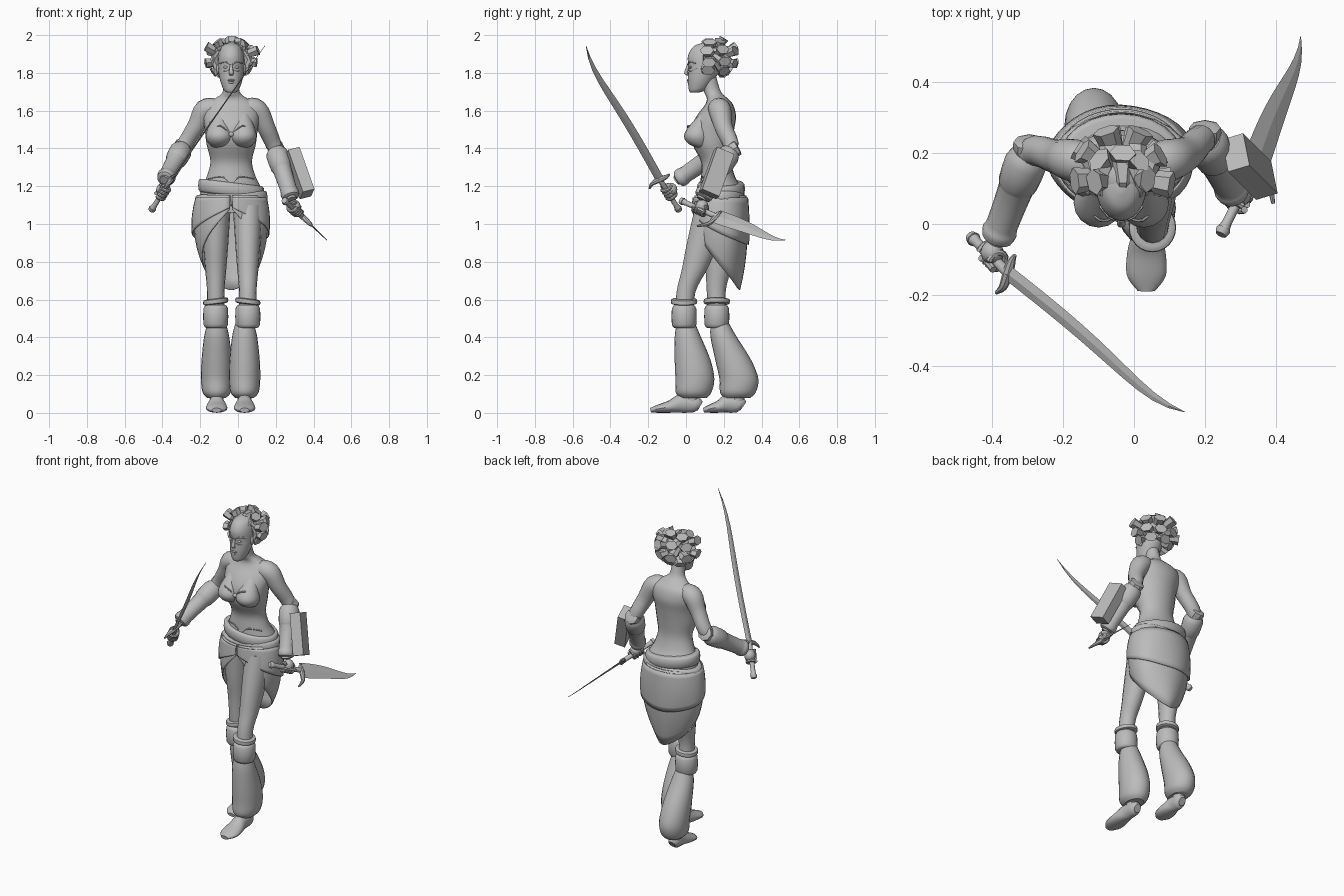
import bpy, bmesh, random
from math import sin, cos, pi, radians
from mathutils import Vector, Matrix

random.seed(4)
if "Cube" in bpy.data.objects:
    bpy.data.objects.remove(bpy.data.objects["Cube"])

GREY = (0.5, 0.5, 0.5, 1)
grey = bpy.data.materials.new("plain_grey")
grey.use_nodes = True
grey.diffuse_color = GREY
grey.node_tree.nodes["Principled BSDF"].inputs["Base Color"].default_value = GREY


def finish(name, bm, smooth=40):
    bmesh.ops.recalc_face_normals(bm, faces=bm.faces)
    mesh = bpy.data.meshes.new(name)
    bm.to_mesh(mesh)
    bm.free()
    mesh.materials.append(grey)
    ob = bpy.data.objects.new(name, mesh)
    bpy.context.collection.objects.link(ob)
    if smooth:
        bpy.ops.object.select_all(action="DESELECT")
        ob.select_set(True)
        bpy.context.view_layer.objects.active = ob
        bpy.ops.object.shade_smooth_by_angle(angle=radians(smooth))
    return ob


def skin(name, rings, closed=True, smooth=40):
    """Join rings of points into a surface."""
    bm = bmesh.new()
    rows = [[bm.verts.new(point) for point in ring] for ring in rings]
    count = len(rows[0])
    for lower, upper in zip(rows, rows[1:]):
        for i in range(count if closed else count - 1):
            j = (i + 1) % count
            bm.faces.new((lower[i], lower[j], upper[j], upper[i]))
    if closed:
        bm.faces.new(rows[0])
        bm.faces.new(rows[-1])
    return finish(name, bm, smooth)


def spline(rows, sub):
    """Smooth path through rows of x, y, z, width and optional depth."""
    v = [Vector(row if len(row) == 5 else (*row, row[3])) for row in rows]
    path = []
    for i in range(len(v) - 1):
        a, b, c, d = v[max(i - 1, 0)], v[i], v[i + 1], v[min(i + 2, len(v) - 1)]
        for k in range(sub):
            t = k / sub
            path.append(b + ((c - a) * t + (2 * a - 5 * b + 4 * c - d) * t * t
                             + (3 * b - a - 3 * c + d) * t ** 3) / 2)
    return path + [v[-1]]


def tube(name, rows, sides=16, sub=4, level=False, tilt=0, smooth=40):
    """Elliptical sections along a path; level keeps the sections horizontal."""
    path = spline(rows, sub)
    rings = []
    for i, p in enumerate(path):
        tangent = path[min(i + 1, len(path) - 1)].xyz - path[max(i - 1, 0)].xyz
        turn = Matrix.Identity(3) if level else tangent.to_track_quat("Z", "Y").to_matrix()
        ring = []
        for k in range(sides):
            a = 2 * pi * k / sides
            offset = turn @ Vector((p[3] * cos(a), p[4] * sin(a), 0))
            ring.append(p.xyz + offset + Vector((0, 0, tilt * offset.x)))
        rings.append(ring)
    return skin(name, rings, smooth=smooth)


def ball(name, centre, size):
    bm = bmesh.new()
    place = Matrix.Translation(centre) @ Matrix.Diagonal((*size, 1))
    bmesh.ops.create_uvsphere(bm, u_segments=18, v_segments=12, radius=1, matrix=place)
    return finish(name, bm)


def band(name, x, y, z, height, width, depth, tilt=0):
    """Rounded hoop around a limb or the hips."""
    rows = []
    for share, inset in ((-.5, .014), (-.35, 0), (.35, 0), (.5, .014)):
        rows.append((x, y, z + height * share, width - inset, depth - inset))
    tube(name, rows, sides=24, sub=2, level=True, tilt=tilt)


MIDDLE = -.036
SIDES = {"left": 1, "right": -1}


def trunk(name, rows):
    """Level sections on the body's middle line: y, z, width, depth."""
    tube(name, [(MIDDLE, *row) for row in rows], sides=24, level=True)


# Torso, neck and head
trunk("torso", [(.19, 1.06, .165, .11), (.185, 1.18, .16, .11), (.17, 1.25, .13, .09), (.16, 1.33, .11, .08),
                (.14, 1.42, .13, .105), (.14, 1.5, .14, .115), (.16, 1.57, .15, .105), (.175, 1.63, .14, .075),
                (.165, 1.665, .085, .055), (.14, 1.7, .045, .045), (.115, 1.78, .04, .045)])
trunk("head", [(.045, 1.695, .02, .02), (.06, 1.71, .04, .045), (.08, 1.765, .06, .07), (.1, 1.83, .07, .087),
               (.1, 1.89, .067, .09), (.11, 1.94, .05, .07), (.11, 1.96, .01, .02)])
trunk("nose", [(.014, 1.845, .006, .008), (0, 1.8, .012, .01), (.012, 1.787, .008, .008)])
ball("scalp_hair", (MIDDLE, .135, 1.885), (.078, .088, .077))
ball("upper_lip", (MIDDLE, .013, 1.761), (.019, .009, .006))
ball("lower_lip", (MIDDLE, .016, 1.75), (.016, .009, .007))
ball("bodice_knot", (MIDDLE, .02, 1.475), (.014, .01, .012))


def trim(name, side, points, radius=.004):
    """Thin cord; points give distance from the middle line, y and z."""
    tube(name, [(MIDDLE + side * out, y, z, radius) for out, y, z in points], sides=6)


for word, side in SIDES.items():
    centre = MIDDLE + side * .064
    tube(word + "_bust", [(centre, .1, 1.4, .02), (centre, .07, 1.42, .05), (centre, .06, 1.46, .07),
                          (centre, .07, 1.51, .06), (centre, .12, 1.61, .02)], level=True, smooth=60)
    trim(word + "_neckline", side, [(0, .03, 1.475), (.06, .01, 1.52), (.12, .08, 1.5)])
    trim(word + "_corset_hem", side, [(0, .08, 1.21), (.05, .085, 1.25), (.12, .125, 1.24)])
    trim(word + "_brow", side, [(.01, .01, 1.846), (.035, .02, 1.858), (.06, .05, 1.85)])
    trim(word + "_cheek_line", side, [(.01, .013, 1.818), (.035, .024, 1.808), (.06, .06, 1.825)], .003)
    ball(word + "_eye", (MIDDLE + side * .028, .024, 1.83), (.014, .009, .007))
    ball(word + "_ear", (MIDDLE + side * .069, .1, 1.82), (.01, .02, .027))

# Thick hair locks swept from the hairline up and back
crown = Vector((MIDDLE, .135, 1.87))
for elevation, count, reach in ((56, 5, .118), (24, 6, .135), (-8, 6, .132), (-34, 5, .115)):
    for k in range(count):
        a = radians(-100 + 200 * k / (count - 1)) + random.uniform(-.08, .08)
        e = radians(elevation + random.uniform(-6, 6))
        way = Vector((sin(a) * cos(e), cos(a) * cos(e), sin(e)))
        root = Vector((.066 * sin(a), -.035 - .04 * cos(a) * sin(max(e, 0)), .05))
        middle, end = way * reach * .75, way * reach * random.uniform(1, 1.14)
        over = (root + middle).normalized() * .088
        rows = [(*(crown + point), width, width * .75) for point, width in
                ((root, .01), (over, .02), (middle, .033), (end, .038))]
        tube("hair_lock", rows, sides=6, sub=1, smooth=0)

# Legs, flared leggings and shoes share sections (z, width, depth); each side has its own stride
LEG = [(1.1, .08, .1), (.9, .067, .085), (.76, .056, .067), (.64, .046, .05), (.5, .05, .05)]
FLARE = [(.47, .05, .05), (.4, .067, .07), (.28, .08, .095), (.18, .083, .103), (.11, .075, .095), (.08, .05, .07)]
SHOE = [(.075, .035, .022, .026), (.05, .045, .036, .042), (-.02, .05, .04, .05),
        (-.08, .034, .054, .034), (-.145, .022, .055, .022), (-.188, .014, .025, .012)]


def leg(word, x, knee_y, leg_path, flare_x, flare_path, shoe_y, shoe_length, tilt):
    tube(word + "_leg", [(x, y, *part) for y, part in zip(leg_path, LEG)], level=True)
    tube(word + "_flared_legging", [(flare_x, y, *part) for y, part in zip(flare_path, FLARE)],
         sides=20, level=True)
    band(word + "_knee_band", x, knee_y, .51, .12, .065, .065)
    band(word + "_knee_trim", x, knee_y, .59, .03, .065, .068, tilt)
    tube(word + "_shoe", [(flare_x, shoe_y + shoe_length * y, *part) for y, *part in SHOE])
    ankle = shoe_y + .03
    tube(word + "_ankle", [(flare_x, ankle, .05, .035), (flare_x, ankle, .13, .04)], sub=1, level=True)


leg("left", .052, -.01, (.15, .09, .045, 0, -.01), .035, (0, .01, .035, .047, .04, .04), 0, 1, -.12)
leg("right", -.118, .163, (.17, .17, .17, .16, .17), -.113, (.18, .2, .25, .28, .275, .27), .243, .8, .12)


# Wrapped skirt with a front slit and a hem narrowing to a tail at the back
def skirt(name, top, front, drop, grow):
    rings, steps, rows = [], 36, 8
    for s in range(rows + 1):
        ring = []
        for k in range(steps + 1):
            a = .03 + (2 * pi - .06) * k / steps
            z = top + (front - drop * sin(a / 2) - top) * s / rows
            size = grow + .02 * sin(5 * a + 6 * z) * s / rows
            width, depth = .2 - .95 * (z - 1) ** 2, .148 - .35 * (z - 1) ** 2
            ring.append(Vector((MIDDLE - width * size * sin(a), .182 - depth * size * cos(a), z)))
        rings.append(ring)
    cloth = skin(name, rings, closed=False)
    cloth.modifiers.new("thickness", "SOLIDIFY").thickness = .006


skirt("skirt", 1.15, 1.085, .435, .98)
skirt("over_skirt", 1.14, 1.09, .2, 1.04)
band("sash_upper", MIDDLE, .185, 1.185, .07, .173, .125, -.12)
band("sash_lower", MIDDLE, .185, 1.13, .07, .19, .126, .06)

# Arms from shoulder to wrist, with bracers and flared elbow pads
ARM_RADII = (.055, .06, .048, .042, .042, .026)
BRACER = ((0, .045), (.1, .06), (.35, .056), (.4, .05), (.8, .045), (.87, .05), (.95, .045), (.97, .03))


def arm(word, path):
    tube(word + "_arm", [(*point, radius) for point, radius in zip(path, ARM_RADII)])
    elbow, wrist = Vector(path[3]), Vector(path[-1])
    tube(word + "_bracer", [(*elbow.lerp(wrist, t), radius) for t, radius in BRACER], sub=2)
    back = Vector((0, .9, .5))
    rows = [(*(elbow + back * shift), radius) for shift, radius in
            ((-.03, .03), (0, .043), (.035, .045), (.04, .02))]
    tube(word + "_elbow_pad", rows, sides=8, sub=2)


arm("right", [(-.12, .17, 1.61), (-.175, .18, 1.6), (-.22, .19, 1.52), (-.295, .2, 1.4), (-.34, .08, 1.32), (-.39, -.05, 1.23)])
arm("left", [(.05, .17, 1.61), (.1, .18, 1.6), (.15, .2, 1.51), (.2, .24, 1.39), (.24, .16, 1.27), (.285, .08, 1.13)])

# Slab shield strapped to the left forearm
along = Vector((.085, -.085, -.24)).normalized()
outward = Vector((1, .2, 0))
outward = (outward - along * outward.dot(along)).normalized()
turn = Matrix((along, outward, along.cross(outward))).transposed().to_4x4()
place = Matrix.Translation((.326, .162, 1.27)) @ turn @ Matrix.Diagonal((.25, .065, .1, 1))
slab = bmesh.new()
bmesh.ops.create_cube(slab, size=1, matrix=place)
finish("arm_shield", slab, smooth=0)


# Swords, each held in a closed fist
def sword(word, pommel, guard, tip, half_width, taper, bow, prongs, hand):
    pommel, guard, tip, hand = map(Vector, (pommel, guard, tip, hand))
    axis = (tip - guard).normalized()
    wide = Vector((0, 1, 0))
    wide = (wide - axis * wide.dot(axis)).normalized()
    flat = axis.cross(wide) * .006
    rings, steps = [], 12
    for k in range(steps + 1):
        t = k / steps
        spine = guard.lerp(tip, t) - wide * bow * sin(pi * t ** 3)
        edge = wide * (half_width * (1 - t ** taper) + .001)
        ridge = flat * (1 - t * .8)
        rings.append([spine - edge, spine + ridge, spine + edge, spine - ridge])
    skin(word + "_blade", rings, smooth=0)
    rows = [(*pommel.lerp(guard, t), radius) for t, radius in ((0, .016), (.08, .021), (.18, .014), (1, .015))]
    tube(word + "_hilt", rows, sides=10, sub=2)
    for sign, (reach, back) in zip((1, -1), prongs):
        side = wide * sign * reach
        bend, end = guard + side * .6 - axis * back * .2, guard + side - axis * back
        tube(word + "_guard", [(*guard, .016), (*bend, .012), (*end, .005)], sides=8)
    # Palm, curled fingers and thumb
    grip = (guard - pommel).normalized()
    u = grip.cross(Vector((0, 0, 1))).normalized()
    v = grip.cross(u)
    ball(word + "_palm", hand + Vector((0, .01, .012)), (.032, .034, .036))
    for k in range(4):
        knuckle = hand + grip * (k - 1.5) * .019
        angles = [2 * pi * j / 7 for j in range(7)]
        curl = [(*(knuckle + (u * cos(a) + v * sin(a)) * .026), .01) for a in angles]
        tube(word + "_finger", curl, sides=8, sub=2)
    tube(word + "_thumb", [(*(hand + u * .02), .013), (*(hand + u * .025 + grip * .045), .01)], sides=8)


sword("right", pommel=(-.46, -.035, 1.07), guard=(-.355, -.138, 1.235), tip=(.143, -.53, 1.945),
      half_width=.022, taper=4, bow=.024, prongs=((.06, -.01), (.075, .03)), hand=(-.4, -.09, 1.17))
sword("left", pommel=(.245, -.03, 1.125), guard=(.34, .16, 1.04), tip=(.47, .53, .915),
      half_width=.05, taper=2, bow=.02, prongs=((.045, -.01), (.11, .06)), hand=(.3, .075, 1.08))
